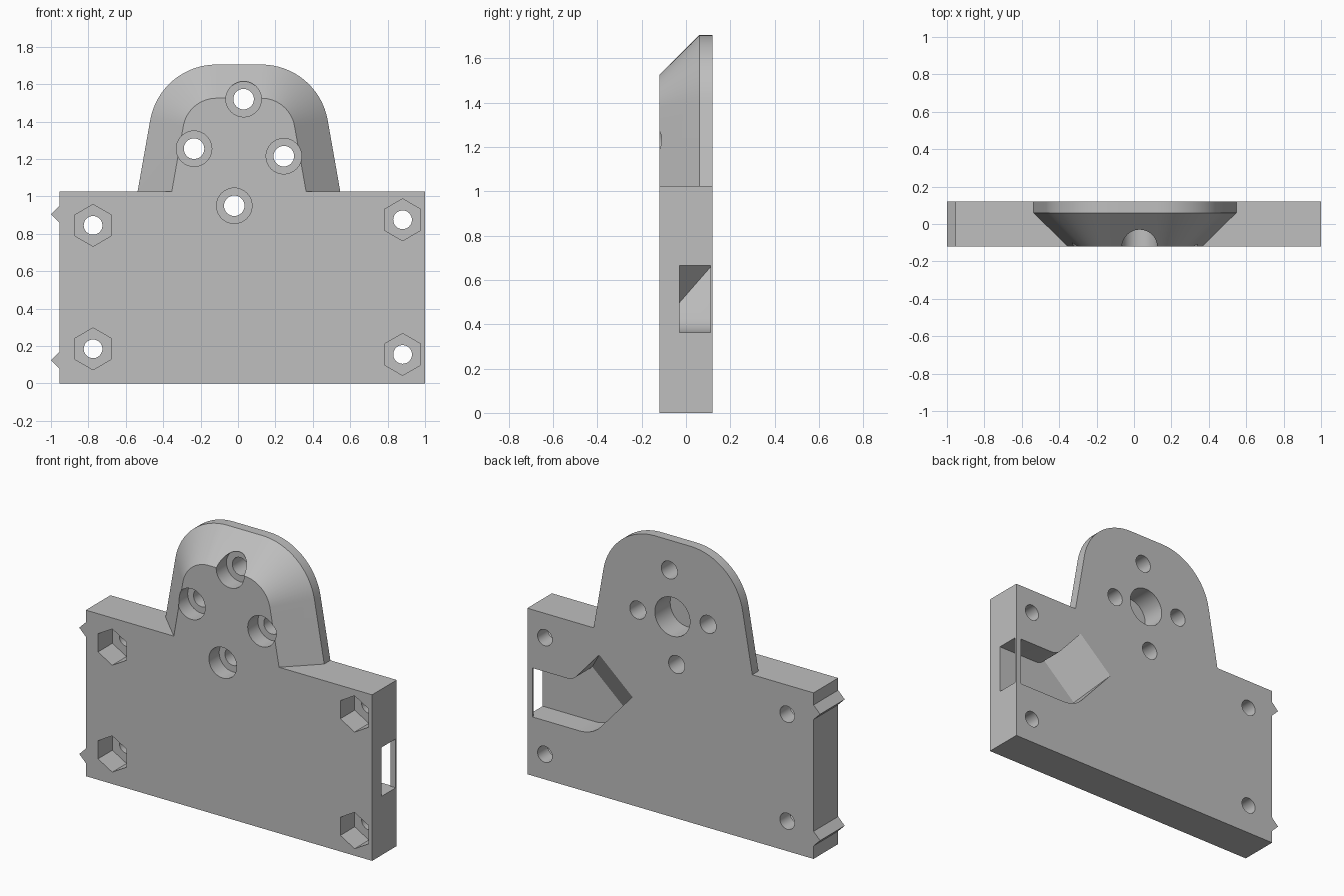
import bpy, bmesh
from math import radians, sin, cos, tan, pi

FRONT, BACK, FLOOR = -0.12, 0.12, -0.03

cube = bpy.data.objects.get("Cube")
if cube:
    bpy.data.objects.remove(cube, do_unlink=True)

grey = bpy.data.materials.new("light grey")
grey.use_nodes = True
color = (0.52, 0.52, 0.52, 1)
grey.diffuse_color = color
grey.node_tree.nodes["Principled BSDF"].inputs["Base Color"].default_value = color


def loft(name, layers):
    """Closed solid through (y, outline) layers, outlines being x, z points."""
    bm = bmesh.new()
    rings = [[bm.verts.new((x, y, z)) for x, z in pts] for y, pts in layers]
    n = len(rings[0])
    for a, b in zip(rings, rings[1:]):
        for i in range(n):
            j = (i + 1) % n
            bm.faces.new((a[i], a[j], b[j], b[i]))
    bm.faces.new(rings[0])
    bm.faces.new(rings[-1])
    bmesh.ops.recalc_face_normals(bm, faces=bm.faces)
    mesh = bpy.data.meshes.new(name)
    bm.to_mesh(mesh)
    bm.free()
    mesh.materials.append(grey)
    obj = bpy.data.objects.new(name, mesh)
    bpy.context.collection.objects.link(obj)
    return obj


def prism(name, pts, y0, y1):
    return loft(name, [(y0, pts), (y1, pts)])


def rect(x0, x1, z0, z1):
    return [(x0, z0), (x1, z0), (x1, z1), (x0, z1)]


def ring(x, z, r, n=32):
    return [(x + r * sin(2 * pi * i / n), z + r * cos(2 * pi * i / n)) for i in range(n)]


def combine(target, other, operation):
    other.hide_render = True
    mod = target.modifiers.new(other.name, "BOOLEAN")
    mod.operation, mod.solver, mod.object = operation, "EXACT", other
    bpy.context.view_layer.objects.active = target
    bpy.ops.object.modifier_apply(modifier=mod.name)
    bpy.data.objects.remove(other, do_unlink=True)


def dome_outline(r):
    """Tapered arch with rounded shoulders of radius r."""
    cx, cz, base, lean = 0.12, 1.345, 0.98, radians(10)
    foot = cx + r * cos(lean) + (cz + r * sin(lean) - base) * tan(lean)
    half = [(foot, base)]
    for i in range(17):
        a = lean + (pi / 2 - lean) * i / 16
        half.append((cx + r * cos(a), cz + r * sin(a)))
    return [(x + 0.005, z) for x, z in half] + [(0.005 - x, z) for x, z in reversed(half)]


def bend(a, b, c, n=8):
    """Rounded corner from a to c around b."""
    return [tuple((1 - t) ** 2 * p + 2 * t * (1 - t) * q + t * t * s for p, q, s in zip(a, b, c))
            for t in [i / n for i in range(n + 1)]]


# Body: slab, bevelled arch and side ridges
body = prism("mounting_plate", rect(-0.955, 1.0, 0, 1.025), FRONT, BACK)
combine(body, loft("arch", [(FRONT, dome_outline(0.18)), (0.06, dome_outline(0.36)),
                            (BACK, dome_outline(0.36))]), "UNION")
for z in (0.125, 0.905):
    ridge = [(-1.0, z), (-0.955, z - 0.045), (-0.93, z - 0.045),
             (-0.93, z + 0.045), (-0.955, z + 0.045)]
    combine(body, prism("side_ridge", ridge, FRONT, BACK), "UNION")

# Counterbored screw holes in the arch
for x, z in ((0.03, 1.52), (-0.235, 1.255), (0.245, 1.215), (-0.02, 0.95)):
    combine(body, prism("counterbore", ring(x, z, 0.095), -0.3, -0.02), "DIFFERENCE")
    combine(body, prism("screw_hole", ring(x, z, 0.055), -0.3, 0.3), "DIFFERENCE")

# Corner holes with hexagonal nut pockets
for x, z in ((-0.775, 0.845), (-0.775, 0.185), (0.88, 0.875), (0.88, 0.155)):
    combine(body, prism("nut_pocket", ring(x, z, 0.112, 6), -0.3, 0.02), "DIFFERENCE")
    combine(body, prism("bolt_hole", ring(x, z, 0.05), -0.3, 0.3), "DIFFERENCE")

# Round recess in the back of the arch
combine(body, prism("round_recess", ring(0.009, 1.237, 0.12, 48), FLOOR, 0.3), "DIFFERENCE")

# Bent channel in the back, ending in a ramp
dx, dz = 0.665, -0.747
TOP, LOW, END = 0.665, 0.363, 0.966
apex, tip = (0.508, 0.869), (0.282, 0.669)


def along(p, t):
    return (p[0] + dx * t, p[1] + dz * t)


def channel(y):
    slide = 0.23 * (BACK - y) / (BACK - FLOOR)
    t_up, t_low = (TOP - apex[1]) / dz, (LOW - tip[1]) / dz
    up, low = along(apex, t_up), along(tip, t_low)
    return ([(END, LOW), (END, TOP)]
            + bend((up[0] + 0.04, TOP), up, along(apex, t_up - 0.04))
            + [along(apex, slide), along(tip, slide)]
            + bend(along(tip, t_low - 0.09), low, (low[0] + 0.09, LOW)))


combine(body, loft("channel", [(y, channel(y)) for y in (FLOOR, 0.14)]), "DIFFERENCE")
combine(body, prism("side_window", rect(0.9, 1.1, LOW, TOP), FLOOR, 0.11), "DIFFERENCE")

# Smooth the curved walls, keep the edges crisp
bpy.ops.object.select_all(action="DESELECT")
body.select_set(True)
bpy.context.view_layer.objects.active = body
bpy.ops.object.shade_smooth_by_angle(angle=radians(30))
